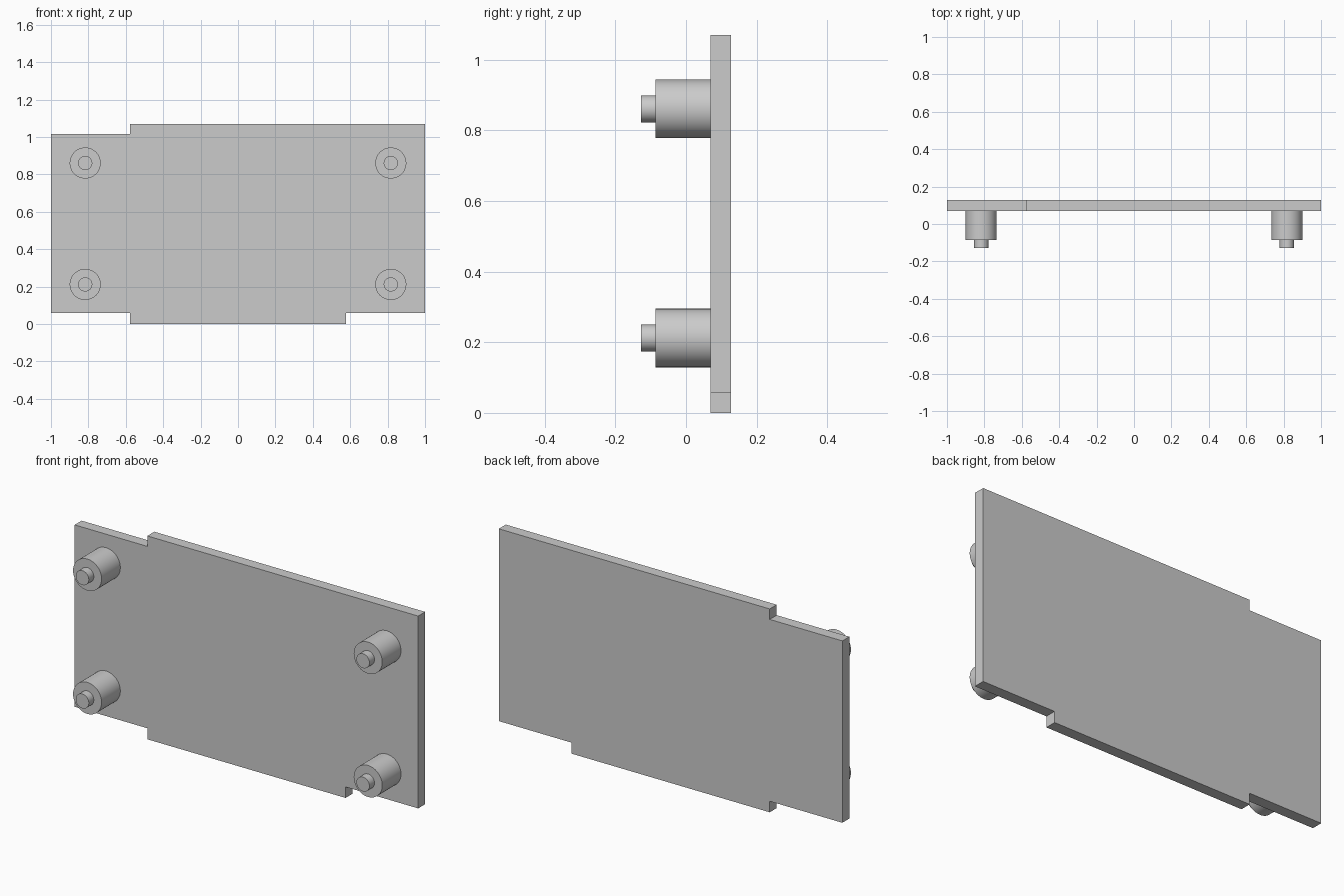
import bpy, bmesh, math
from mathutils import Vector

cube = bpy.data.objects.get("Cube")
if cube:
    bpy.data.objects.remove(cube, do_unlink=True)

# Single grey finish
grey = bpy.data.materials.new("plain_grey")
grey.use_nodes = True
grey.diffuse_color = (0.6, 0.6, 0.6, 1)
grey.node_tree.nodes["Principled BSDF"].inputs["Base Color"].default_value = (0.6, 0.6, 0.6, 1)

PLATE_FRONT, PLATE_BACK = 0.07, 0.128


def add_object(name, bm):
    bmesh.ops.recalc_face_normals(bm, faces=bm.faces)
    mesh = bpy.data.meshes.new(name)
    bm.to_mesh(mesh)
    bm.free()
    mesh.materials.append(grey)
    obj = bpy.data.objects.new(name, mesh)
    bpy.context.collection.objects.link(obj)
    return obj


# Upright plate with three notched corners
outline = [(-1, 0.058), (-0.577, 0.058), (-0.577, 0), (0.577, 0), (0.577, 0.058),
           (1, 0.058), (1, 1.07), (-0.577, 1.07), (-0.577, 1.015), (-1, 1.015)]
bm = bmesh.new()
face = bm.faces.new([bm.verts.new((x, PLATE_FRONT, z)) for x, z in outline])
extruded = bmesh.ops.extrude_face_region(bm, geom=[face])["geom"]
bmesh.ops.translate(bm, vec=(0, PLATE_BACK - PLATE_FRONT, 0),
                    verts=[v for v in extruded if isinstance(v, bmesh.types.BMVert)])
add_object("plate", bm)


# Stepped round standoff: wide body, then a narrow pin, turned about the y axis
def standoff(name, x, z):
    profile = [(0, PLATE_FRONT), (0.083, PLATE_FRONT), (0.083, -0.086),
               (0.038, -0.086), (0.038, -0.128), (0, -0.128)]
    bm = bmesh.new()
    points = [bm.verts.new((x + r, y, z)) for r, y in profile]
    edges = [bm.edges.new(pair) for pair in zip(points, points[1:])]
    bmesh.ops.spin(bm, geom=points + edges, cent=Vector((x, 0, z)), axis=(0, 1, 0),
                   angle=math.tau, steps=48)
    bmesh.ops.remove_doubles(bm, verts=bm.verts, dist=0.0005)
    obj = add_object(name, bm)
    bpy.ops.object.select_all(action="DESELECT")
    obj.select_set(True)
    bpy.context.view_layer.objects.active = obj
    bpy.ops.object.shade_smooth_by_angle(angle=math.radians(30))


for side, x in (("right", -0.817), ("left", 0.817)):
    for level, z in (("lower", 0.212), ("upper", 0.861)):
        standoff(f"{level}_{side}_standoff", x, z)
